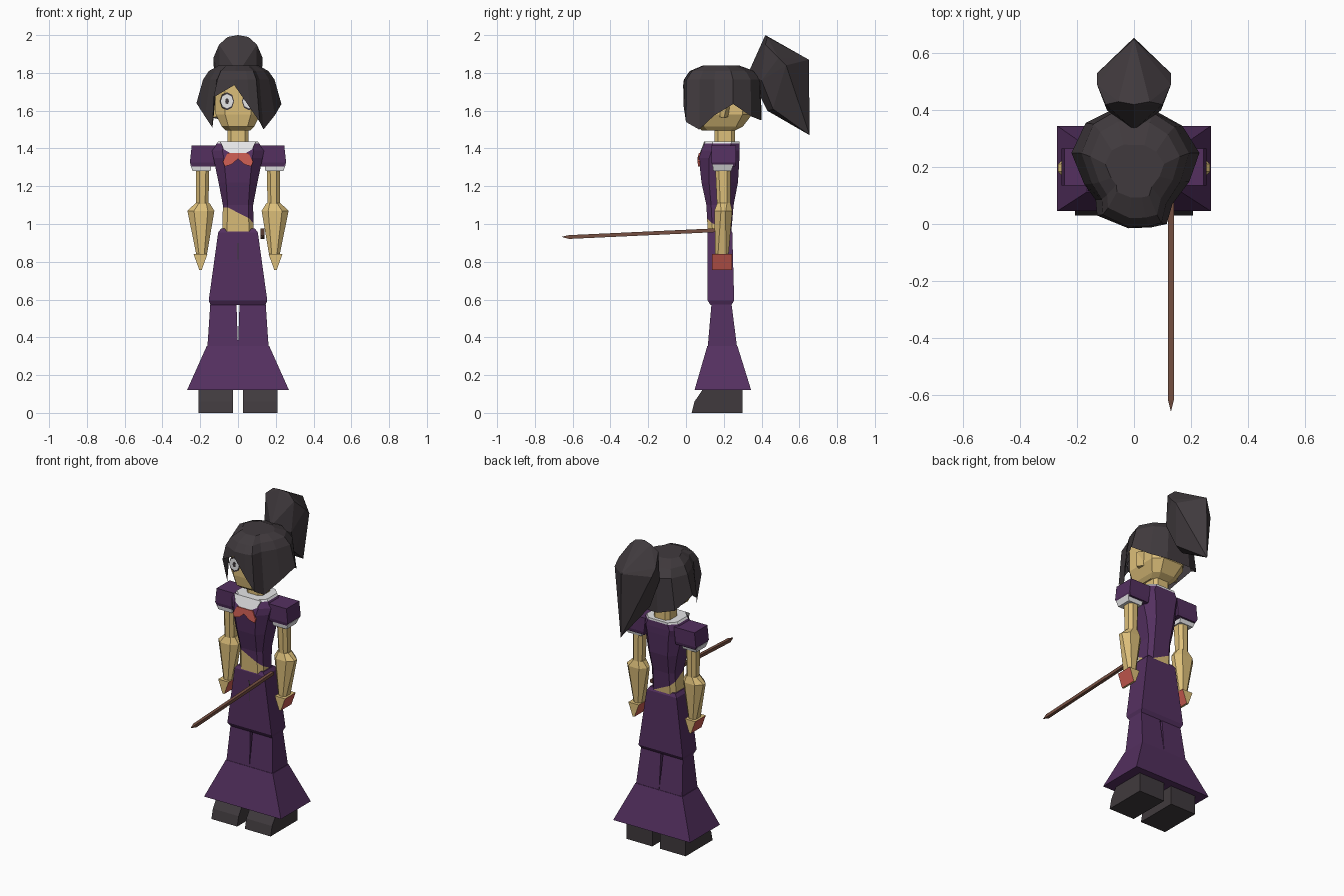
import bpy, bmesh, math
from mathutils import Vector


def material(name, rgb):
    m = bpy.data.materials.new(name)
    m.diffuse_color = (*rgb, 1)
    return m


PURPLE = material("purple cloth", (0.089, 0.030, 0.117))
SKIN = material("skin", (0.72, 0.52, 0.195))
DARK = material("charcoal", (0.051, 0.042, 0.047))
RED = material("red", (0.60, 0.107, 0.084))
WHITE = material("white", (0.80, 0.80, 0.81))
BROWN = material("brown wood", (0.181, 0.080, 0.054))


def finish(name, bm, mats):
    bmesh.ops.recalc_face_normals(bm, faces=bm.faces)
    me = bpy.data.meshes.new(name)
    bm.to_mesh(me)
    bm.free()
    for m in mats:
        me.materials.append(m)
    ob = bpy.data.objects.new(name, me)
    bpy.context.collection.objects.link(ob)
    return ob


def bridge(bm, rings):
    vs = [[bm.verts.new(p) for p in r] for r in rings]
    for a, b in zip(vs, vs[1:]):
        n = len(a)
        for i in range(n):
            bm.faces.new((a[i], a[(i + 1) % n], b[(i + 1) % n], b[i]))
    return vs


def section(z, x0, x1, y0, y1, c=0):
    """Rectangle, or octagon when the corner cut c is not zero."""
    if not c:
        return [(x0, y0, z), (x1, y0, z), (x1, y1, z), (x0, y1, z)]
    return [(x0 + c, y0, z), (x1 - c, y0, z), (x1, y0 + c, z), (x1, y1 - c, z),
            (x1 - c, y1, z), (x0 + c, y1, z), (x0, y1 - c, z), (x0, y0 + c, z)]


def loft(name, rings, mats, side=1, rule=None, cuts=()):
    bm = bmesh.new()
    pts = [[(x * side, y, z) for x, y, z in section(*r)] for r in rings]
    vs = bridge(bm, pts)
    bm.faces.new(vs[0])
    bm.faces.new(vs[-1])
    bmesh.ops.recalc_face_normals(bm, faces=bm.faces)
    for co, no in cuts:
        bmesh.ops.bisect_plane(bm, geom=bm.verts[:] + bm.edges[:] + bm.faces[:],
                               plane_co=co, plane_no=no)
    if rule:
        bm.normal_update()
        for f in bm.faces:
            f.material_index = rule(f.calc_center_median(), f.normal)
    return finish(name, bm, mats)


def hull(name, pts, mat):
    bm = bmesh.new()
    vs = [bm.verts.new(p) for p in pts]
    r = bmesh.ops.convex_hull(bm, input=vs)
    bmesh.ops.delete(bm, geom=[g for g in r["geom_interior"]], context='VERTS')
    return finish(name, bm, [mat])


def plate(name, outline, depth, mat, thick=0.006):
    """Thin front-facing plate; depth(z) gives the y it lies on."""
    bm = bmesh.new()
    vs = bridge(bm, [[(x, depth(z) - thick, z) for x, z in outline],
                     [(x, depth(z) + 0.002, z) for x, z in outline]])
    bm.faces.new(vs[0])
    bm.faces.new(vs[1])
    return finish(name, bm, [mat])


# Legs, feet, arms and sleeves, once per side
for s, tag in ((1, "right"), (-1, "left")):
    hull(f"{tag}_foot", [(s * x, y, z) for x in (0.027, 0.208)
         for y, z in ((0.03, 0), (0.30, 0), (0.045, 0.06), (0.08, 0.11), (0.12, 0.17), (0.30, 0.15))], DARK)
    loft(f"{tag}_trouser_flare", [(0.12, -0.05, 0.27, 0.045, 0.345),
                                  (0.355, 0.0, 0.165, 0.113, 0.272)], [PURPLE], s)
    loft(f"{tag}_trouser_leg", [(0.35, 0.0, 0.162, 0.115, 0.27),
                                (0.60, 0.009, 0.145, 0.137, 0.238)], [PURPLE], s)
    loft(f"{tag}_sleeve", [(1.305, 0.11, 0.245, 0.14, 0.26),
                           (1.325, 0.11, 0.255, 0.135, 0.265),
                           (1.415, 0.10, 0.245, 0.135, 0.265)], [PURPLE], s)
    loft(f"{tag}_sleeve_trim", [(1.28, 0.145, 0.24, 0.145, 0.24),
                                (1.315, 0.14, 0.253, 0.14, 0.25)], [WHITE], s)
    loft(f"{tag}_upper_arm", [(1.08, 0.157, 0.222, 0.165, 0.235, 0.018),
                              (1.30, 0.152, 0.222, 0.155, 0.235, 0.018)], [SKIN], s)
    loft(f"{tag}_forearm", [(0.835, 0.165, 0.22, 0.155, 0.225, 0.014),
                            (1.07, 0.125, 0.268, 0.15, 0.245, 0.035),
                            (1.11, 0.15, 0.225, 0.165, 0.235, 0.018)], [SKIN], s)
    # Hand with red outer and inner sides
    loft(f"{tag}_hand", [(0.757, 0.192, 0.205, 0.137, 0.243),
                         (0.84, 0.162, 0.235, 0.137, 0.243)], [SKIN, RED], s,
         rule=lambda c, n: 1 if abs(n.x) > 0.7 else 0)
    # Ear
    hull(f"{tag}_ear", [(s * x, y, z) for x, y, z in
         ((0.10, 0.17, 1.57), (0.10, 0.23, 1.57), (0.10, 0.17, 1.66), (0.10, 0.24, 1.66),
          (0.165, 0.22, 1.64), (0.15, 0.2, 1.56))], SKIN)
    # Eye
    x = 0.058 * s
    for part, rx, rz, t, m in (("eye_rim", 0.038, 0.048, 0.003, DARK),
                               ("eye_white", 0.033, 0.038, 0.005, WHITE),
                               ("pupil", 0.010, 0.016, 0.007, DARK)):
        plate(f"{tag}_{part}", [(x + rx * math.cos(a * math.pi / 4), 1.65 + rz * math.sin(a * math.pi / 4))
                                for a in range(8)], lambda z: 0.05, m, t)

# Hips
loft("hips", [(0.57, -0.145, 0.145, 0.13, 0.24), (0.595, -0.155, 0.155, 0.115, 0.255),
              (0.955, -0.105, 0.105, 0.115, 0.245), (0.975, -0.09, 0.09, 0.125, 0.235)], [PURPLE])
plate("hip_slit", [(-0.004, 0.90), (0.0, 0.77), (0.004, 0.90)], lambda z: 0.115, DARK, 0.002)

# Torso: bare belly below a slanted hem, white neckline on top
HEM = Vector((0.5, 0.5, 1.0))
HEM_AT = Vector((0, 0.11, 1.06))


def torso_rule(c, n):
    if c.z > 1.425:
        return 2
    return 1 if (c - HEM_AT).dot(HEM) < 0 else 0


loft("torso", [(0.96, -0.083, 0.083, 0.115, 0.24, 0.025),
               (1.10, -0.08, 0.08, 0.108, 0.252, 0.025),
               (1.22, -0.103, 0.103, 0.082, 0.275, 0.04),
               (1.35, -0.13, 0.13, 0.068, 0.283, 0.055),
               (1.39, -0.138, 0.138, 0.082, 0.284, 0.055),
               (1.437, -0.105, 0.105, 0.10, 0.282, 0.04)], [PURPLE, SKIN, WHITE],
     rule=torso_rule, cuts=((HEM_AT, HEM), ((0, 0, 1.425), (0, 0, 1))))


def chest(z):
    return 0.068 + max(0, z - 1.35) * 0.37 + max(0, 1.35 - z) * 0.11


plate("collar_bib", [(-0.095, 1.437), (-0.075, 1.395), (-0.04, 1.375), (0.04, 1.375),
                     (0.075, 1.395), (0.095, 1.437)], chest, WHITE, 0.004)
plate("bow", [(-0.055, 1.375), (0.055, 1.375), (0.08, 1.33), (0.07, 1.305), (0.035, 1.315),
              (0.0, 1.345), (-0.035, 1.315), (-0.07, 1.305), (-0.08, 1.33)], chest, RED, 0.009)

# Neck and head
loft("neck", [(1.42, -0.056, 0.056, 0.15, 0.26, 0.02),
              (1.53, -0.056, 0.056, 0.15, 0.26, 0.02)], [SKIN])
loft("head", [(1.495, -0.065, 0.065, 0.085, 0.26, 0.03),
              (1.515, -0.085, 0.085, 0.06, 0.30, 0.035),
              (1.58, -0.118, 0.118, 0.05, 0.35, 0.05),
              (1.76, -0.12, 0.12, 0.05, 0.35, 0.05)], [SKIN])

# Hair cap: uneven rim with a long fringe over one side of the face
rim = [(-0.02, -0.015, 1.735), (0.06, -0.012, 1.62), (0.115, 0.0, 1.54), (0.135, 0.07, 1.50),
       (0.195, 0.15, 1.575), (0.23, 0.25, 1.635), (0.17, 0.345, 1.57), (0.08, 0.395, 1.55),
       (-0.08, 0.40, 1.55), (-0.17, 0.355, 1.57), (-0.22, 0.25, 1.64), (-0.175, 0.14, 1.57),
       (-0.135, 0.085, 1.51), (-0.13, 0.03, 1.67)]
bm = bmesh.new()
rings = [rim]
for z, kx, ky in ((1.765, 0.84, 0.98), (1.81, 0.70, 0.82), (1.84, 0.46, 0.45)):
    rings.append([(x * kx, 0.18 + (y - 0.18) * ky, z) for x, y, _ in rim])
vs = bridge(bm, rings)
bm.faces.new(vs[-1])
finish("hair_cap", bm, [DARK])

# Ponytail
tail = [(0, 0.33, 1.80), (0, 0.42, 2.0), (0, 0.65, 1.87), (0, 0.655, 1.47), (0, 0.43, 1.60)]
for s in (1, -1):
    tail += [(s * 0.055, 0.43, 1.99), (s * 0.10, 0.42, 1.95), (s * 0.095, 0.40, 1.76),
             (s * 0.13, 0.49, 1.88), (s * 0.13, 0.53, 1.84), (s * 0.07, 0.46, 1.61)]
hull("ponytail", tail, DARK)

# Wooden stick with a pointed end
hull("stick", [(0.13 + dx, y, z + dz) for y, z in ((0.16, 0.967), (-0.62, 0.931))
               for dx, dz in ((0.01, 0.01), (-0.01, 0.01), (0.01, -0.01), (-0.01, -0.01))]
     + [(0.13, -0.66, 0.932)], BROWN)
